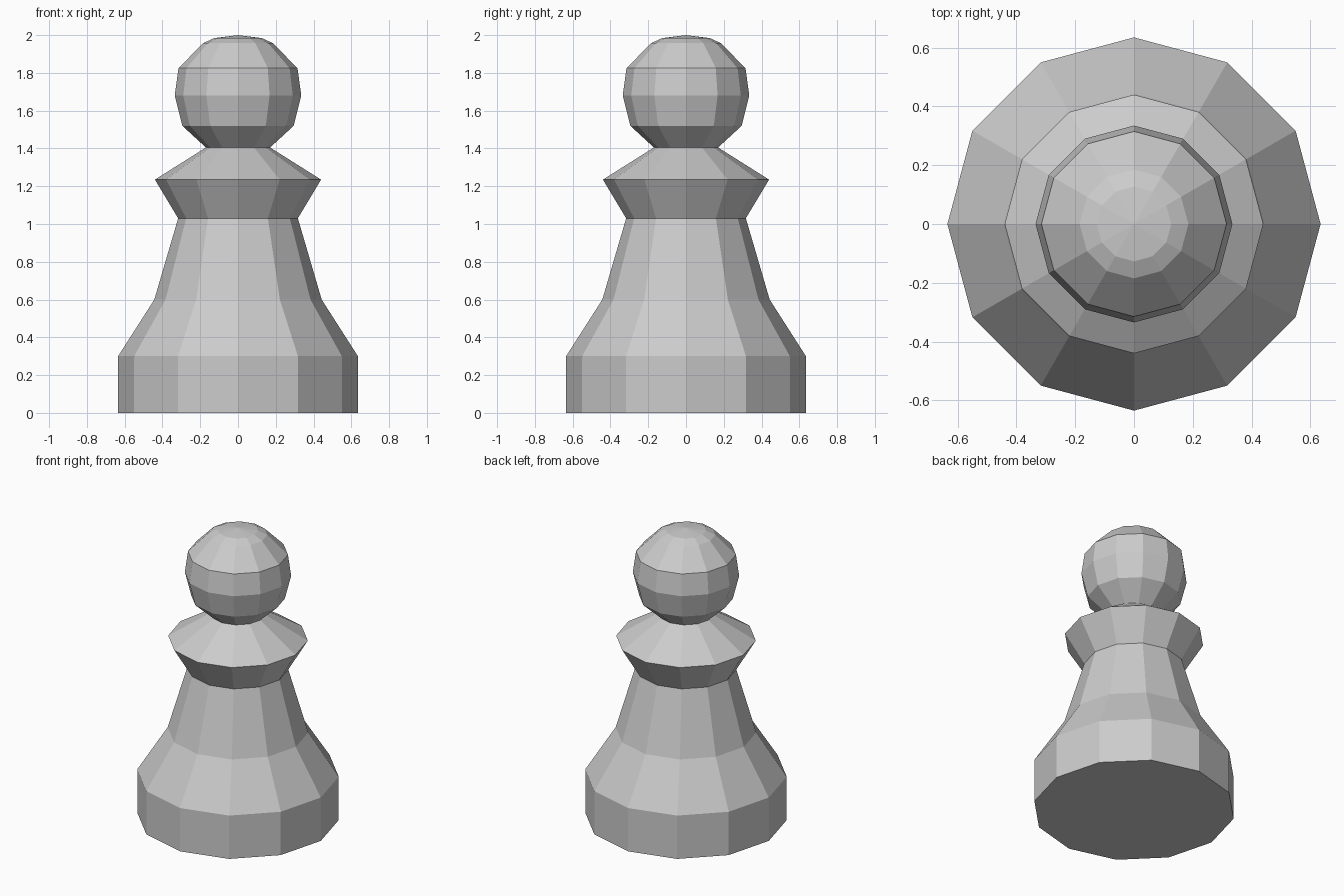
import bpy, bmesh
from math import cos, sin, tau

if "Cube" in bpy.data.objects:
    bpy.data.objects.remove(bpy.data.objects["Cube"])

SIDES = 12

# Half-profile as (radius, height), bottom to top
PROFILE = [
    (0.635, 0.0), (0.635, 0.30),                  # base
    (0.443, 0.60), (0.317, 1.03),                 # tapering body
    (0.44, 1.235), (0.17, 1.405),                 # collar and neck
    (0.295, 1.52), (0.335, 1.68), (0.315, 1.825), # ball head
    (0.185, 1.957), (0.127, 1.984),
]
TOP = 2.0


def lathe(name, profile, top):
    bm = bmesh.new()
    rings = [[bm.verts.new((r * cos(tau * i / SIDES), r * sin(tau * i / SIDES), z))
              for i in range(SIDES)] for r, z in profile]
    tip = bm.verts.new((0, 0, top))
    # Flat underside
    bm.faces.new(rings[0][::-1])
    for i in range(SIDES):
        j = (i + 1) % SIDES
        # Side walls
        for a, b in zip(rings, rings[1:]):
            bm.faces.new((a[i], a[j], b[j], b[i]))
        # Crown
        bm.faces.new((rings[-1][i], rings[-1][j], tip))
    mesh = bpy.data.meshes.new(name)
    bm.to_mesh(mesh)
    bm.free()
    obj = bpy.data.objects.new(name, mesh)
    bpy.context.collection.objects.link(obj)
    return obj


lathe("pawn", PROFILE, TOP)
